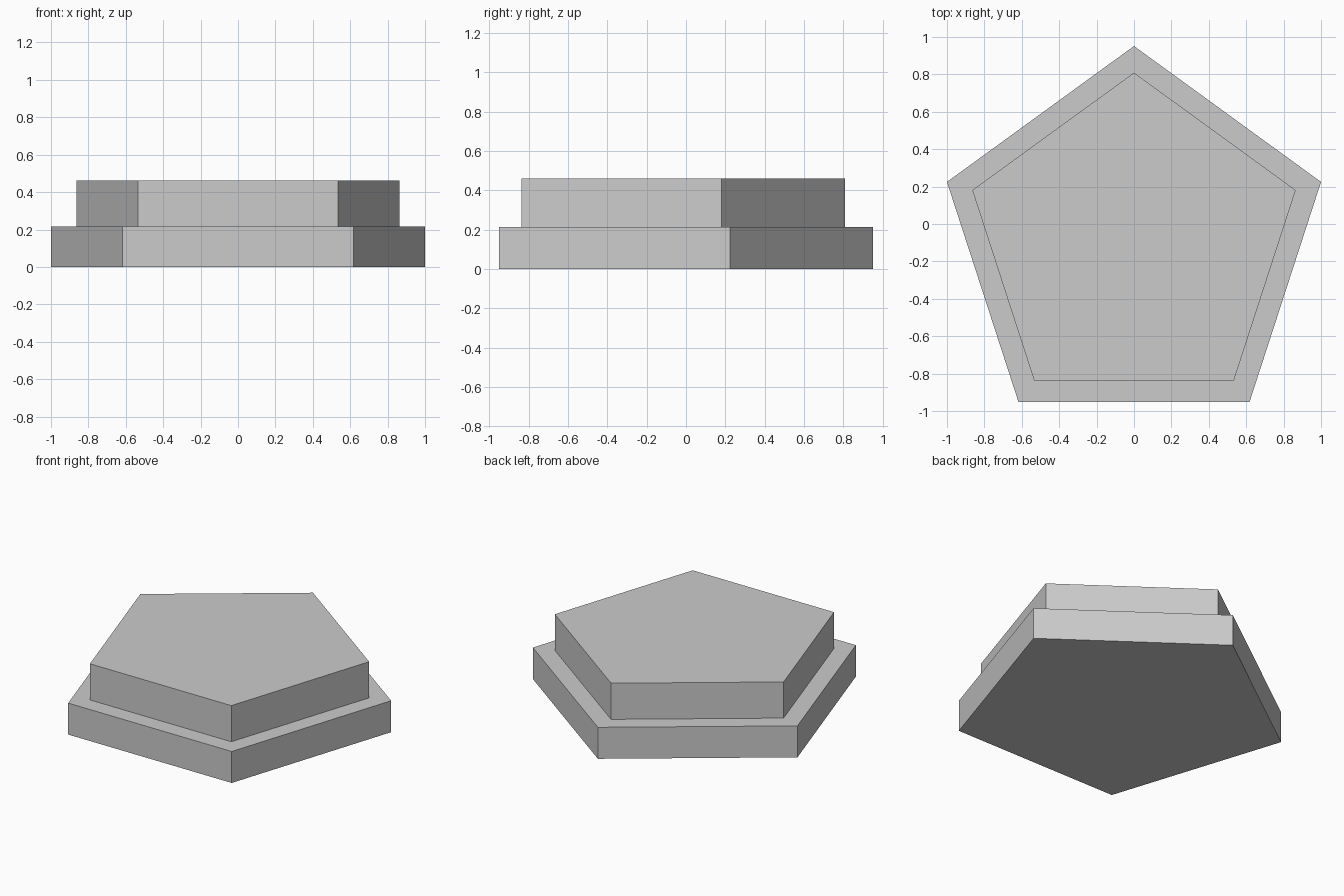
import bpy

cube = bpy.data.objects.get("Cube")
if cube:
    bpy.data.objects.remove(cube, do_unlink=True)

# Plain grey surface
GREY = (0.6, 0.6, 0.6, 1.0)
grey = bpy.data.materials.new("plain_grey")
grey.diffuse_color = GREY
grey.use_nodes = True
grey.node_tree.nodes["Principled BSDF"].inputs["Base Color"].default_value = GREY

CENTRE_Y = -0.1


def pentagon_slab(name, radius, bottom, top):
    """Regular five-sided slab with one corner pointing to the back."""
    bpy.ops.mesh.primitive_cylinder_add(
        vertices=5, radius=radius, depth=top - bottom,
        location=(0, CENTRE_Y, (bottom + top) / 2))
    slab = bpy.context.object
    slab.name = name
    slab.data.materials.append(grey)
    return slab


# Wide lower step and narrower upper step
pentagon_slab("lower_step", 1.0515, 0, 0.215)
pentagon_slab("upper_step", 0.909, 0.215, 0.462)
